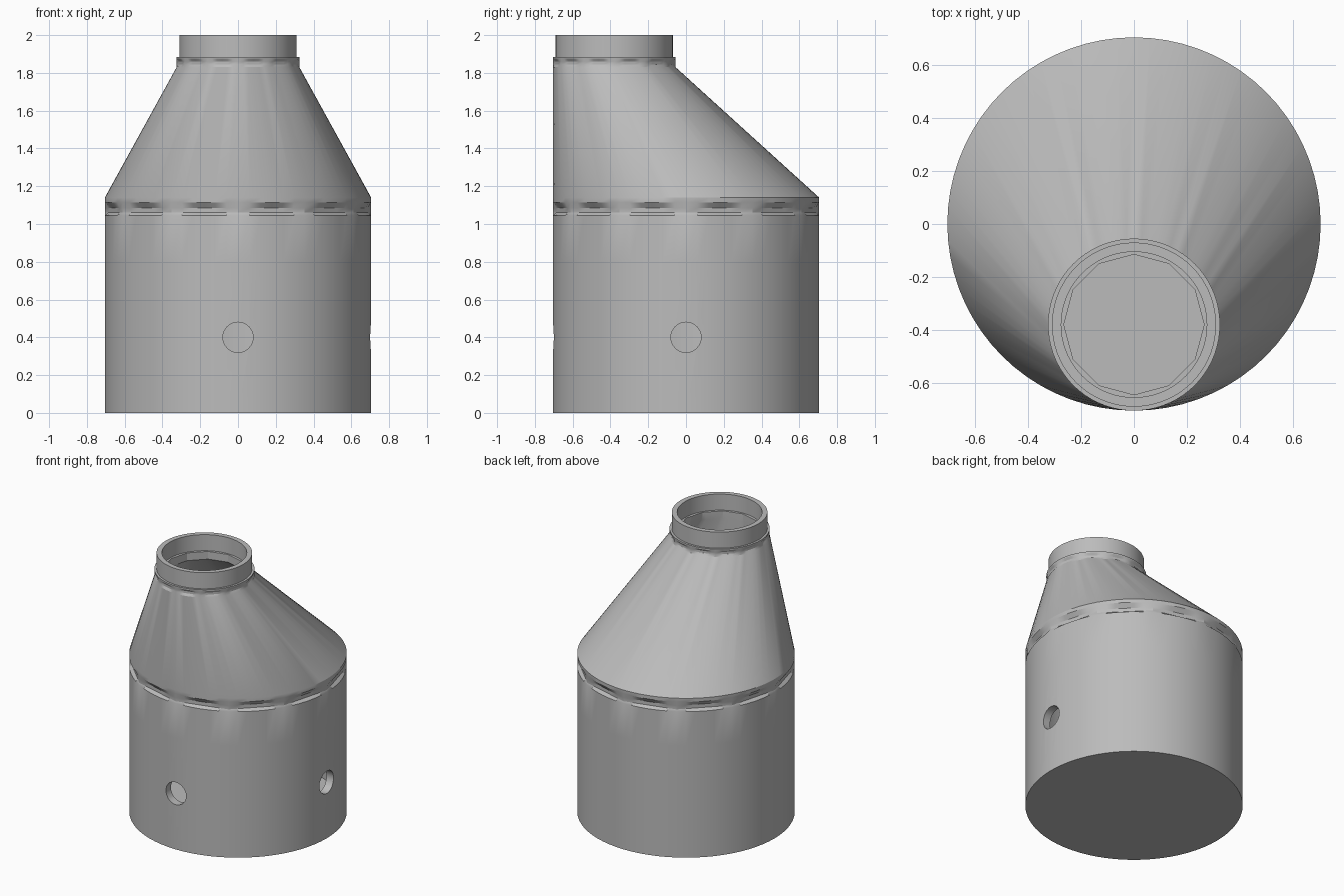
import bpy, bmesh, math

cube = bpy.data.objects.get("Cube")
if cube:
    bpy.data.objects.remove(cube, do_unlink=True)

SEG = 72          # sides of the round walls
R, RI = 0.705, 0.65   # outer and inner shaft radius
NECK_Y = -0.38    # the neck sits off-centre, flush with the front

concrete = bpy.data.materials.new("concrete grey")
concrete.use_nodes = True
grey = (0.5, 0.5, 0.5, 1)
concrete.diffuse_color = grey
concrete.node_tree.nodes["Principled BSDF"].inputs["Base Color"].default_value = grey


def circle(r, a):
    return r


def twelve(r, a):
    """Radius of a twelve-sided outline at angle a."""
    half = math.pi / 12
    return r * math.cos(half) / math.cos(a % (2 * half) - half)


def loft(name, rings, closed=True):
    """Skin rings of (z, radius, y centre, outline); closed joins last to first."""
    bm = bmesh.new()
    loops = []
    for z, r, cy, shape in rings:
        loop = []
        for i in range(SEG):
            a = 2 * math.pi * i / SEG
            q = shape(r, a)
            loop.append(bm.verts.new((q * math.cos(a), cy + q * math.sin(a), z)))
        loops.append(loop)
    pairs = list(zip(loops, loops[1:]))
    if closed:
        pairs.append((loops[-1], loops[0]))
    else:
        bm.faces.new(loops[0])
        bm.faces.new(loops[-1])
    for lo, hi in pairs:
        for i in range(SEG):
            j = (i + 1) % SEG
            bm.faces.new((lo[i], lo[j], hi[j], hi[i]))
    bmesh.ops.recalc_face_normals(bm, faces=bm.faces)
    mesh = bpy.data.meshes.new(name)
    bm.to_mesh(mesh)
    bm.free()
    mesh.materials.append(concrete)
    ob = bpy.data.objects.new(name, mesh)
    bpy.context.collection.objects.link(ob)
    return ob


def smooth(ob):
    bpy.ops.object.select_all(action='DESELECT')
    ob.select_set(True)
    bpy.context.view_layer.objects.active = ob
    bpy.ops.object.shade_smooth_by_angle(angle=math.radians(25))


# Base: a cup with a closed floor
base = loft("base", [
    (0, R, 0, circle), (0.8, R, 0, circle),
    (0.8, RI, 0, circle), (0.08, RI, 0, circle)], closed=False)

# Pipe holes through the front and left walls
for x, y, rot in ((0, -R, (math.pi / 2, 0, 0)), (R, 0, (0, math.pi / 2, 0))):
    bpy.ops.mesh.primitive_cylinder_add(vertices=32, radius=0.08, depth=0.4,
                                        location=(x, y, 0.4), rotation=rot)
    cutter = bpy.context.object
    cutter.name = "pipe_hole_cutter"
    cutter.hide_render = True
    cutter.data.materials.append(concrete)
    bpy.context.view_layer.objects.active = base
    mod = base.modifiers.new("pipe_hole", 'BOOLEAN')
    mod.object = cutter
    mod.solver = 'EXACT'
    bpy.ops.object.modifier_apply(modifier=mod.name)
    bpy.data.objects.remove(cutter, do_unlink=True)

# Shaft ring, its top edge dressed to twelve sides
shaft = loft("shaft_ring", [
    (0.8, R, 0, circle), (1.045, R, 0, circle), (1.06, R, 0, twelve),
    (1.06, RI, 0, circle), (0.8, RI, 0, circle)])

# Slanted cone with a scalloped joint at each end
cone = loft("cone", [
    (1.06, R, 0, twelve), (1.085, R, 0, twelve), (1.115, R, 0, circle),
    (1.14, R, 0, circle), (1.83, 0.325, NECK_Y, circle),
    (1.845, 0.325, NECK_Y, twelve), (1.86, 0.325, NECK_Y, twelve),
    (1.875, 0.325, NECK_Y, circle), (1.885, 0.325, NECK_Y, circle),
    (1.885, 0.265, NECK_Y, twelve), (1.83, 0.265, NECK_Y, twelve),
    (1.14, RI, 0, circle), (1.06, RI, 0, circle)])

# Neck ring around the opening
neck = loft("neck_ring", [
    (1.885, 0.31, NECK_Y, circle), (2, 0.31, NECK_Y, circle),
    (2, 0.275, NECK_Y, circle), (1.885, 0.275, NECK_Y, circle)])

for part in (base, shaft, cone, neck):
    smooth(part)
